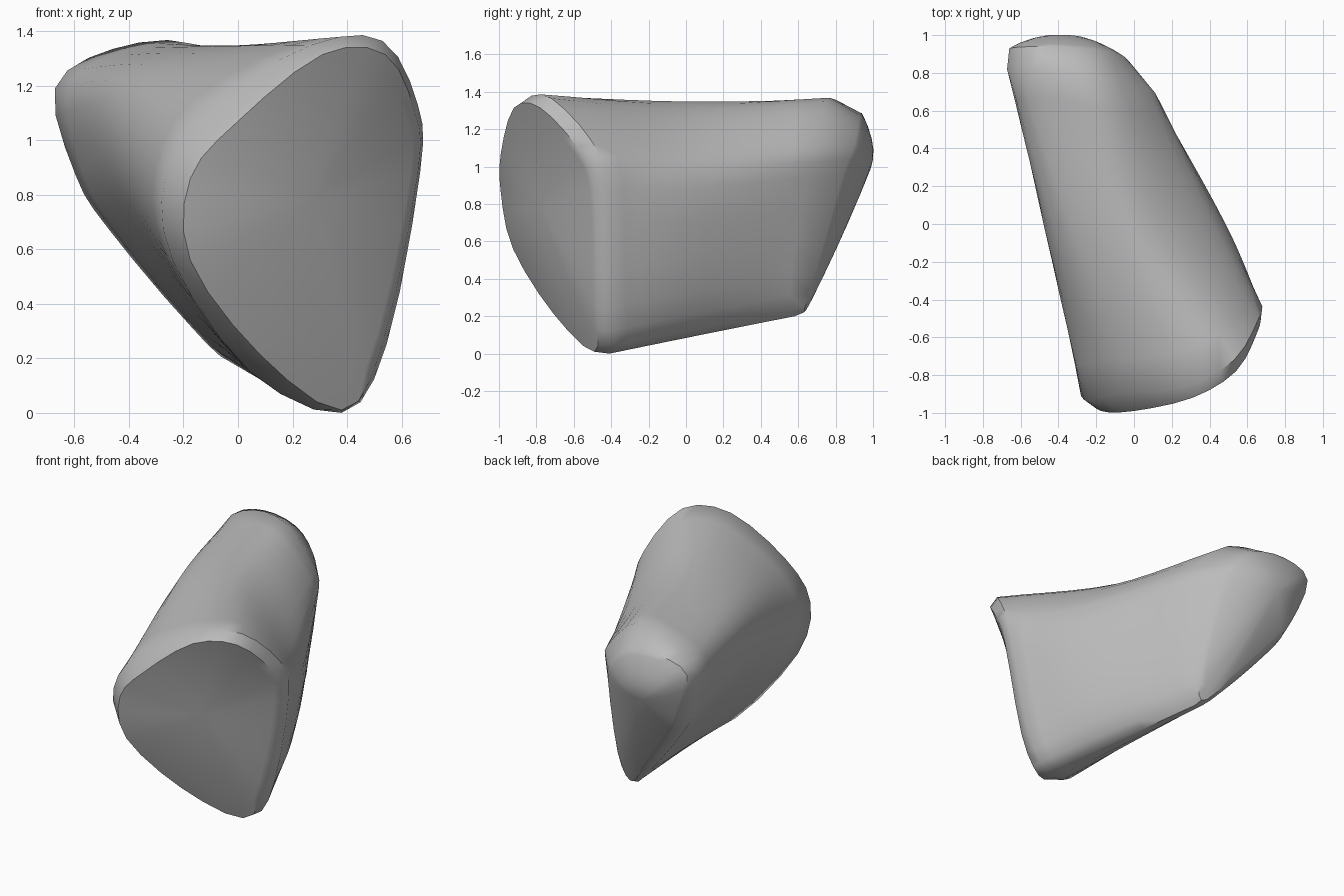
import bpy, bmesh
from mathutils import Vector

cube = bpy.data.objects.get("Cube")
if cube:
    bpy.data.objects.remove(cube, do_unlink=True)

# Cross-section control points: bottom ridge, up the -x side, over the top, down the +x side
front_rim = [(.38, -.49, .01), (.08, -.71, .215), (-.175, -.925, .56), (-.175, -.99, .86), (0, -.99, 1.07),
             (.31, -.92, 1.315), (.54, -.78, 1.315), (.65, -.58, 1.1), (.66, -.49, .88), (.53, -.48, .25)]
front_shoulder = [(.38, -.41, 0), (.04, -.58, .155), (-.24, -.83, .56), (-.265, -.93, .87), (-.10, -.90, 1.13),
                  (.27, -.86, 1.35), (.53, -.72, 1.365), (.66, -.50, 1.13), (.668, -.42, .88), (.545, -.40, .25)]
middle = [(.20, .02, .088), (-.05, 0, .235), (-.355, 0, .66), (-.47, -.02, .95), (-.42, 0, 1.22),
          (-.10, 0, 1.345), (.12, 0, 1.30), (.36, 0, 1.12), (.485, 0, .88), (.385, .01, .32)]
back_shoulder = [(-.02, .58, .20), (-.18, .64, .325), (-.475, .74, .675), (-.595, .78, .87), (-.672, .82, 1.19),
                 (-.46, .82, 1.335), (-.16, .74, 1.35), (.08, .71, 1.12), (.125, .65, .94), (.09, .56, .42)]
back_rim = [(-.03, .63, .22), (-.17, .70, .35), (-.45, .83, .70), (-.56, .89, .88), (-.66, .93, 1.2),
            (-.46, .94, 1.285), (-.22, .925, 1.25), (-.08, .90, 1.12), (-.015, .84, .96), (.02, .69, .42)]


def spline(a, b, c, d, t):
    """Smooth curve from b to c."""
    return (b * 2 + (c - a) * t + (a * 2 - b * 5 + c * 4 - d) * t * t
            + (b * 3 - a - c * 3 + d) * t ** 3) / 2


def smooth_ring(points, steps=3):
    p = [Vector(q) for q in points]
    n = len(p)
    return [spline(p[i - 1], p[i], p[(i + 1) % n], p[(i + 2) % n], s / steps)
            for i in range(n) for s in range(steps)]


def dome(ring, tip, normal):
    """Rings shrinking from the rim to the tip, rounded along the cap normal."""
    return [[tip + (v - tip) * s - normal * (v - tip).dot(normal) * s * (1 - s) for v in ring]
            for s in (.92, .8, .6, .4, .2)]


rim_f, sh_f, mid, sh_b, rim_b = [smooth_ring(r) for r in
                                 (front_rim, front_shoulder, middle, back_shoulder, back_rim)]
front_tip, front_normal = Vector((.28, -.785, .79)), Vector((.53, -.83, -.17)).normalized()
back_tip, back_normal = Vector((-.36, .986, .985)), Vector((0, .93, -.37)).normalized()

# Order the rings from the front cap to the back cap
rings = dome(rim_f, front_tip, front_normal)[::-1] + [rim_f]
stations = [[a * 2 - b for a, b in zip(sh_f, mid)], sh_f, mid, sh_b,
            [a * 2 - b for a, b in zip(sh_b, mid)]]
for k in (1, 2):
    for s in range(5):
        rings.append([spline(*pts, s / 5) for pts in zip(*stations[k - 1:k + 3])])
rings += [sh_b, rim_b] + dome(rim_b, back_tip, back_normal)

# Skin the rings and close both ends
bm = bmesh.new()
loops = [[bm.verts.new(v) for v in ring] for ring in rings]
n = len(rim_f)
for a, b in zip(loops, loops[1:]):
    for i in range(n):
        j = (i + 1) % n
        bm.faces.new((a[i], a[j], b[j], b[i]))
for loop, tip_point in ((loops[0], front_tip), (loops[-1], back_tip)):
    tip = bm.verts.new(tip_point)
    for i in range(n):
        bm.faces.new((loop[i], loop[(i + 1) % n], tip))
bmesh.ops.recalc_face_normals(bm, faces=bm.faces)

mesh = bpy.data.meshes.new("wedge_stone")
bm.to_mesh(mesh)
bm.free()
stone = bpy.data.objects.new("wedge_stone", mesh)
bpy.context.collection.objects.link(stone)

# Plain grey
grey = bpy.data.materials.new("stone_grey")
grey.use_nodes = True
colour = (.5, .5, .5, 1)
grey.diffuse_color = colour
for node in grey.node_tree.nodes:
    if node.type == 'BSDF_PRINCIPLED':
        node.inputs["Base Color"].default_value = colour
mesh.materials.append(grey)

# Smooth shading with crisp rims
bpy.ops.object.select_all(action='DESELECT')
stone.select_set(True)
bpy.context.view_layer.objects.active = stone
bpy.ops.object.shade_smooth_by_angle(angle=.75)
